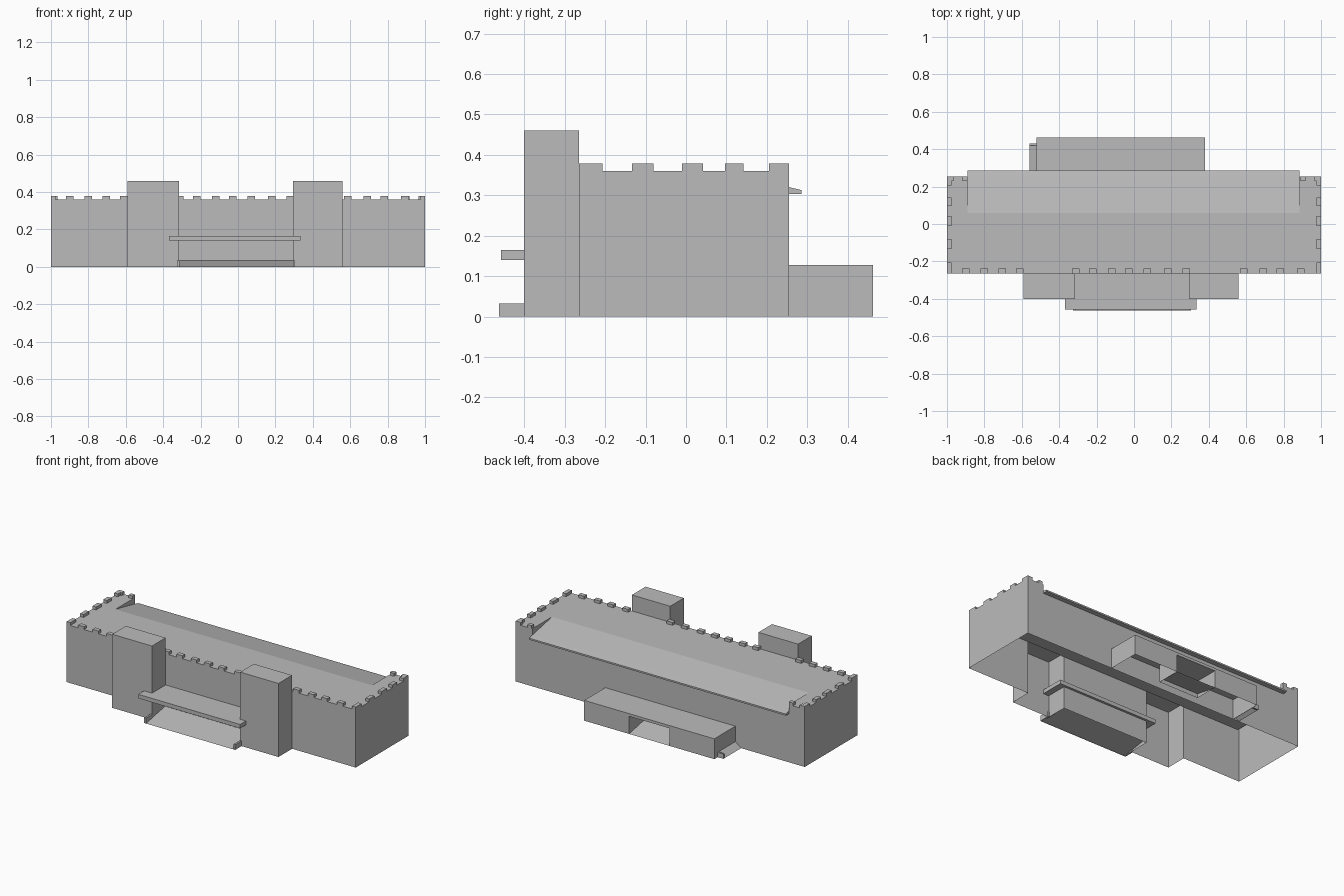
import bpy, bmesh
from mathutils import Vector

cube = bpy.data.objects.get("Cube")
if cube:
    bpy.data.objects.remove(cube, do_unlink=True)

stone = bpy.data.materials.new("grey_stone")
stone.use_nodes = True
stone.diffuse_color = (0.5, 0.5, 0.5, 1)
stone.node_tree.nodes["Principled BSDF"].inputs["Base Color"].default_value = (0.5, 0.5, 0.5, 1)


def finish(name, bm):
    mesh = bpy.data.meshes.new(name)
    bm.to_mesh(mesh)
    bm.free()
    mesh.materials.append(stone)
    obj = bpy.data.objects.new(name, mesh)
    bpy.context.scene.collection.objects.link(obj)
    return obj


def drop_floor(bm):
    floor = [f for f in bm.faces if f.normal.z < -0.9 and f.calc_center_median().z < 0.001]
    bmesh.ops.delete(bm, geom=floor, context='FACES')


def add_prism(bm, points, axis, lo, hi):
    """Extrude a 2D profile along x (points are y, z) or z (points are x, y)."""
    place = (lambda p: (lo, p[0], p[1])) if axis == 'x' else (lambda p: (p[0], p[1], lo))
    step = Vector((hi - lo, 0, 0) if axis == 'x' else (0, 0, hi - lo))
    face = bm.faces.new([bm.verts.new(place(p)) for p in points])
    out = bmesh.ops.extrude_face_region(bm, geom=[face], use_keep_orig=True)
    bmesh.ops.translate(bm, vec=step, verts=[v for v in out["geom"] if isinstance(v, bmesh.types.BMVert)])
    bmesh.ops.recalc_face_normals(bm, faces=bm.faces)


def prism(name, points, axis, lo, hi, open_floor=False):
    bm = bmesh.new()
    add_prism(bm, points, axis, lo, hi)
    if open_floor:
        drop_floor(bm)
    return finish(name, bm)


def rect(a0, a1, b0, b1):
    return [(a0, b0), (a1, b0), (a1, b1), (a0, b1)]


def box(name, x, y, z):
    return prism(name, rect(*x, *y), 'z', *z)


def carve(obj, cutter):
    """Cut the shape, then open its underside."""
    cutter.hide_render = True
    mod = obj.modifiers.new("cut", 'BOOLEAN')
    mod.operation, mod.solver, mod.object = 'DIFFERENCE', 'EXACT', cutter
    bpy.context.view_layer.update()
    result = obj.evaluated_get(bpy.context.evaluated_depsgraph_get())
    bm = bmesh.new()
    bm.from_mesh(result.to_mesh())
    bm.normal_update()
    drop_floor(bm)
    obj.modifiers.clear()
    bm.to_mesh(obj.data)
    bm.free()
    bpy.data.objects.remove(cutter, do_unlink=True)


FRONT, BACK, TOP = -0.265, 0.255, 0.36
TOWER_FRONT = -0.4
towers = {"right": (-0.59, -0.315), "left": (0.295, 0.56)}

# Main hall with tower bays, open underneath
plan = [(-1, BACK), (-1, FRONT)]
for x0, x1 in towers.values():
    plan += [(x0, FRONT), (x0, TOWER_FRONT), (x1, TOWER_FRONT), (x1, FRONT)]
plan += [(1, FRONT), (1, BACK)]
hall = prism("main_hall", plan, 'z', 0, TOP)
carve(hall, prism("roof_cutter", [(0.06, 0.354), (0.3, 0.304), (0.3, 0.5), (0.06, 0.5)],
                  'x', -0.89, 0.885))
box("ceiling", (-0.99, 0.99), (FRONT + 0.001, 0.04), (0.335, 0.345))

# Tower tops
for side, (x0, x1) in towers.items():
    box(side + "_tower_top", (x0, x1), (TOWER_FRONT, FRONT), (TOP, 0.46))

# Sloped rear roof with eave
prism("rear_roof", [(0.06, TOP), (0.255, 0.32), (0.285, 0.313), (0.285, 0.303),
                    (0.25, 0.303), (0.06, 0.345)], 'x', -0.89, 0.885)

# Battlements
MERLON = 0.378
bm = bmesh.new()
front_x = [-0.9, -0.8, -0.705, -0.61, -0.312, -0.22, -0.12, -0.028,
           0.07, 0.18, 0.28, 0.587, 0.69, 0.783, 0.892]
for x in front_x:
    add_prism(bm, rect(x - 0.02, x + 0.02, FRONT, FRONT + 0.027), 'z', TOP, MERLON)
for s in (-1, 1):
    for y0, y1 in ((FRONT, -0.207), (-0.133, -0.08), (-0.01, 0.042), (0.097, 0.142), (0.205, BACK)):
        add_prism(bm, rect(*sorted((s, s * 0.975)), y0, y1), 'z', TOP, MERLON)
    # back edge corners
    for a, b in ((0.965, 0.975), (0.89, 0.918)):
        add_prism(bm, rect(*sorted((s * a, s * b)), BACK - 0.025, BACK), 'z', TOP, MERLON)
finish("battlements", bm)

# Front canopy
box("front_canopy", (-0.37, 0.335), (-0.457, -0.25), (0.14, 0.165))

# Front ramp between low cheek walls
prism("front_ramp", [(-0.463, 0), (-0.27, 0.033), (-0.27, 0.03), (-0.45, 0)], 'x', -0.315, 0.295)
for side, x in (("right", (-0.325, -0.313)), ("left", (0.293, 0.305))):
    box(side + "_ramp_cheek", x, (-0.463, -0.395), (0, 0.033))

# Rear annex with a recessed entrance
annex = box("rear_annex", (-0.52, 0.38), (BACK, 0.463), (0, 0.127))
carve(annex, box("entrance_cutter", (-0.21, 0.07), (0.31, 0.6), (-0.1, 0.11)))
prism("entrance_ramp", [(0.463, 0), (0.31, 0.03), (0.31, 0.027), (0.45, 0)], 'x', -0.21, 0.07)

# Small side ramp on the annex
bm = bmesh.new()
corners = [(-0.56, 0.0), (-0.52, 0.03)]
for y0, y1 in ((BACK, 0.42),):
    quad = [bm.verts.new((x, y, z)) for (x, z), y in
            zip(corners + corners[::-1], (y0, y0, y1, y1))]
    bm.faces.new(quad)
finish("side_ramp", bm)
box("side_ramp_cheek", (-0.56, -0.52), (0.42, 0.43), (0, 0.03))
